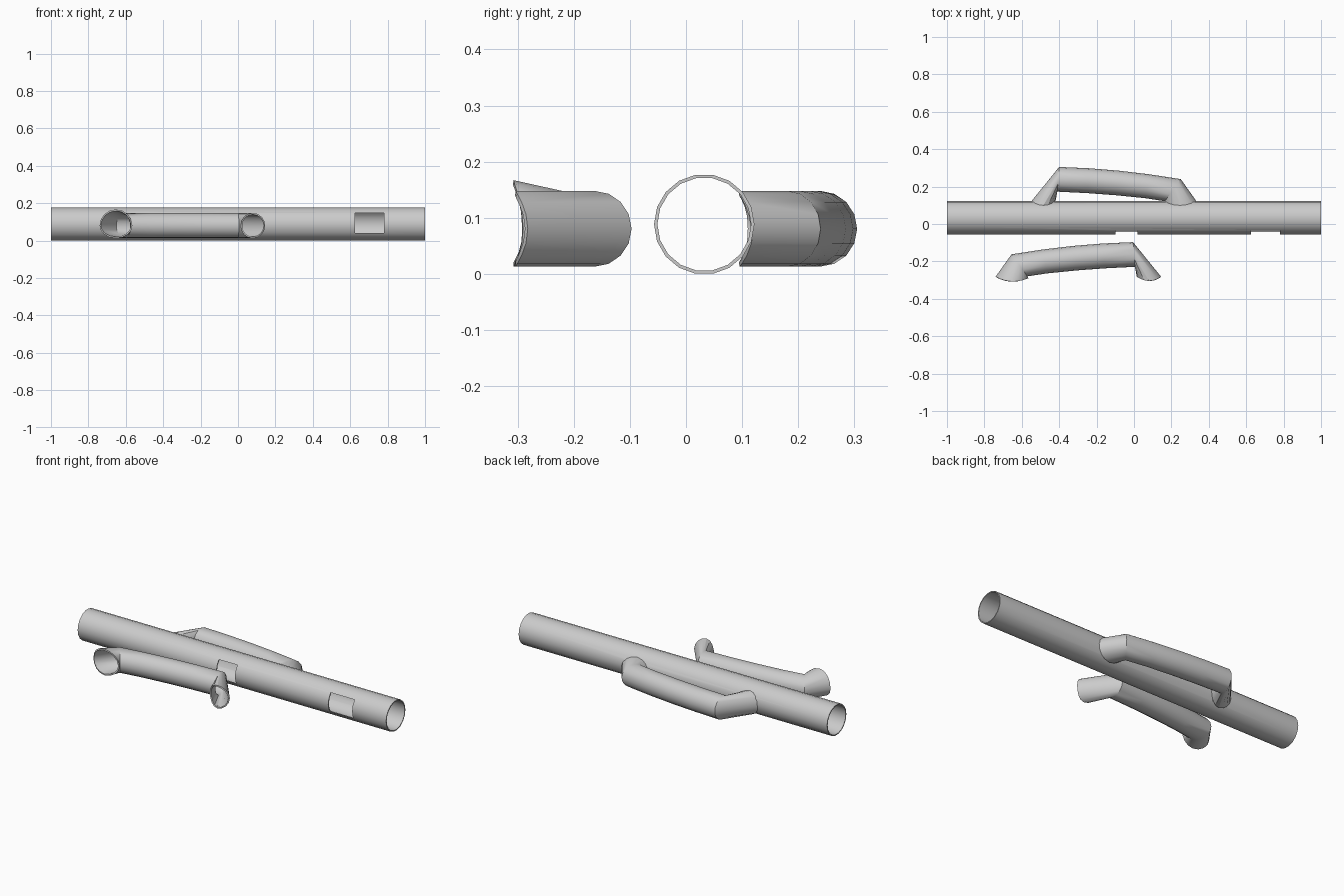
import bpy, bmesh
from math import sin, cos, pi

if "Cube" in bpy.data.objects:
    bpy.data.objects.remove(bpy.data.objects["Cube"])

TUBE_Y, TUBE_Z, TUBE_R = 0.0325, 0.0885, 0.0895
PIPE_Z, PIPE_R = 0.0805, 0.0675


def loft(name, rings, wall):
    """Skin closed rings into an open tube with a wall thickness."""
    bm = bmesh.new()
    loops = [[bm.verts.new(p) for p in ring] for ring in rings]
    for a, b in zip(loops, loops[1:]):
        n = len(a)
        for i in range(n):
            j = (i + 1) % n
            bm.faces.new((a[i], a[j], b[j], b[i]))
    bmesh.ops.recalc_face_normals(bm, faces=bm.faces)
    mesh = bpy.data.meshes.new(name)
    bm.to_mesh(mesh)
    bm.free()
    obj = bpy.data.objects.new(name, mesh)
    bpy.context.collection.objects.link(obj)
    bpy.context.view_layer.objects.active = obj
    bpy.ops.object.select_all(action='DESELECT')
    obj.select_set(True)
    mod = obj.modifiers.new("wall", 'SOLIDIFY')
    mod.thickness = wall
    mod.offset = -1
    bpy.ops.object.modifier_apply(modifier=mod.name)
    return obj


def smooth(obj):
    bpy.ops.object.select_all(action='DESELECT')
    obj.select_set(True)
    bpy.context.view_layer.objects.active = obj
    bpy.ops.object.shade_smooth_by_angle(angle=pi / 6)


# Main straight tube
sides = 18
main_tube = loft("main_tube", [
    [(x, TUBE_Y + TUBE_R * cos(2 * pi * i / sides),
      TUBE_Z + TUBE_R * sin(2 * pi * i / sides)) for i in range(sides)]
    for x in (-1, 1)], 0.006)

# Branch openings: two in front, two under the attached back handle
for x0, x1, y, z0, z1 in [(0.625, 0.78, -0.06, 0.042, 0.148),
                          (-0.10, 0.02, -0.06, 0.042, 0.148),
                          (-0.53, -0.44, 0.125, 0.035, 0.125),
                          (0.19, 0.30, 0.125, 0.035, 0.125)]:
    bpy.ops.mesh.primitive_cube_add(
        size=1, location=((x0 + x1) / 2, y, (z0 + z1) / 2))
    cutter = bpy.context.object
    cutter.scale = (x1 - x0, 0.10, z1 - z0)
    cutter.hide_render = True
    mod = main_tube.modifiers.new("opening", 'BOOLEAN')
    mod.operation = 'DIFFERENCE'
    mod.solver = 'EXACT'
    mod.object = cutter
    bpy.context.view_layer.objects.active = main_tube
    bpy.ops.object.modifier_apply(modifier=mod.name)
    bpy.data.objects.remove(cutter)
smooth(main_tube)

# Bent side pipe: outer and inner contour point of each ring, saddle depth
STATIONS = [
    ((-0.55, 0.12), (-0.42, 0.12), 0.022),
    ((-0.40, 0.305), (-0.41, 0.173), 0),
    ((-0.24, 0.298), (-0.25, 0.165), 0),
    ((-0.08, 0.285), (-0.10, 0.154), 0),
    ((0.08, 0.266), (0.06, 0.138), 0),
    ((0.25, 0.24), (0.165, 0.122), 0),
    ((0.335, 0.12), (0.16, 0.112), 0.021),
]


def side_pipe(name, mirror, dx, dy, flare):
    rings = []
    for k, ((ox, oy), (ix, iy), saddle) in enumerate(STATIONS):
        ring = []
        for i in range(16):
            c, s = cos(2 * pi * i / 16), sin(2 * pi * i / 16)
            x = (ox + ix) / 2 + (ox - ix) / 2 * c
            y = (oy + iy) / 2 + (oy - iy) / 2 * c - saddle * s * s
            z = PIPE_Z + PIPE_R * s
            if k == len(STATIONS) - 1 and s > 0:
                z += flare * s
            ring.append((mirror * x + dx, y + dy, z))
        rings.append(ring)
    smooth(loft(name, rings, 0.008))


# Attached pipe at the back, loose mirrored pipe at the front
side_pipe("back_pipe", 1, 0, 0, 0)
side_pipe("front_pipe", -1, -0.405, -0.402, 0.019)
